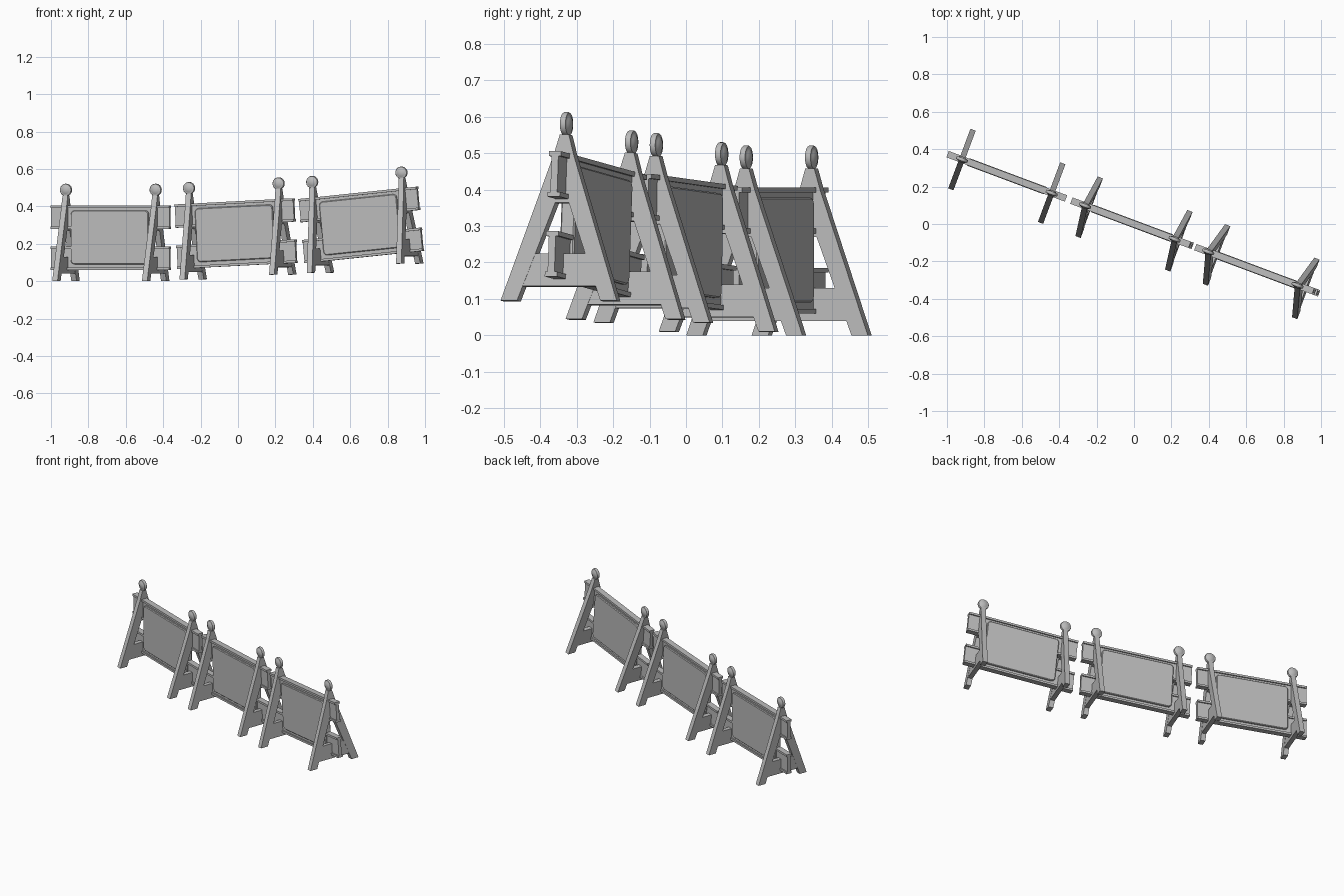
import bpy, bmesh, math
from mathutils import Matrix, Vector

cube = bpy.data.objects.get("Cube")
if cube:
    bpy.data.objects.remove(cube, do_unlink=True)

grey = bpy.data.materials.new("mid_grey")
grey.use_nodes = True
grey.diffuse_color = (0.5, 0.5, 0.5, 1)
grey.node_tree.nodes["Principled BSDF"].inputs["Base Color"].default_value = (0.5, 0.5, 0.5, 1)


def make_object(name, bm, matrix):
    bmesh.ops.recalc_face_normals(bm, faces=bm.faces[:])
    mesh = bpy.data.meshes.new(name)
    bm.to_mesh(mesh)
    bm.free()
    mesh.materials.append(grey)
    obj = bpy.data.objects.new(name, mesh)
    bpy.context.collection.objects.link(obj)
    obj.matrix_world = matrix
    return obj


def prism(name, outline, axis, centre, depth, matrix):
    """Extrude an outline along local x (outline in y, z) or y (outline in x, z)."""
    bm = bmesh.new()
    step = Vector((1, 0, 0)) if axis == "x" else Vector((0, 1, 0))
    verts = []
    for a, z in outline:
        flat = Vector((0, a, z)) if axis == "x" else Vector((a, 0, z))
        verts.append(bm.verts.new(flat + step * (centre - depth / 2)))
    face = bm.faces.new(verts)
    ext = bmesh.ops.extrude_face_region(bm, geom=[face])
    moved = [g for g in ext["geom"] if isinstance(g, bmesh.types.BMVert)]
    bmesh.ops.translate(bm, verts=moved, vec=step * depth)
    return make_object(name, bm, matrix)


def mirrored(half):
    """Close a right-hand outline with its mirror image."""
    return half + [(-a, z) for a, z in reversed(half)]


def rounded_rect(half_width, low, high, radius, steps=5):
    points = []
    corners = [(1, high, 0), (-1, high, 90), (-1, low, 180), (1, low, 270)]
    for side, z, start in corners:
        cx = side * (half_width - radius)
        cz = z - radius if z == high else z + radius
        for i in range(steps + 1):
            t = math.radians(start + 90 * i / steps)
            points.append((cx + radius * math.cos(t), cz + radius * math.sin(t)))
    return points


def finial(name, x, matrix):
    """Round lamp: a thin rim with a domed lens on both sides."""
    half = [(0.0, 0.016), (0.012, 0.0145), (0.021, 0.011), (0.026, 0.008), (0.031, 0.008), (0.033, 0.005)]
    profile = half + [(r, -y) for r, y in reversed(half)]
    bm = bmesh.new()
    verts = [bm.verts.new((r, y, 0)) for r, y in profile]
    edges = [bm.edges.new(pair) for pair in zip(verts, verts[1:])]
    bmesh.ops.spin(bm, geom=verts + edges, cent=(0, 0, 0), axis=(0, 1, 0),
                   angle=math.tau, steps=24)
    bmesh.ops.remove_doubles(bm, verts=bm.verts[:], dist=0.0001)
    obj = make_object(name, bm, matrix @ Matrix.Translation((x, 0, 0.488)))
    bpy.ops.object.select_all(action="DESELECT")
    obj.select_set(True)
    bpy.context.view_layer.objects.active = obj
    bpy.ops.object.shade_smooth_by_angle(angle=math.radians(35))


# Outlines shared by every barricade
frame_outline = mirrored([(0.02, 0.27), (0.122, 0), (0.17, 0), (0.03, 0.40), (0.013, 0.458)])
brace_outline = mirrored([(0.125, 0.04), (0.09, 0.13)])


def rail_outline(low):
    web, flange, lip, height = 0.010, 0.018, 0.013, 0.125
    return mirrored([(flange, low), (flange, low + lip), (web, low + lip),
                     (web, low + height - lip), (flange, low + height - lip),
                     (flange, low + height)])


def barricade(tag, origin, tilt):
    m = (Matrix.Translation(origin) @ Matrix.Rotation(math.radians(-20.5), 4, "Z")
         @ Matrix.Rotation(math.radians(-tilt), 4, "Y"))
    # Two A-shaped end frames with braces and lamps
    for side, x in (("right", -0.256), ("left", 0.256)):
        prism(f"{tag}_{side}_leg_frame", frame_outline, "x", x, 0.03, m)
        prism(f"{tag}_{side}_brace", brace_outline, "x", x, 0.028, m)
        finial(f"{tag}_{side}_lamp", x, m)
    # Two flanged rails
    prism(f"{tag}_lower_rail", rail_outline(0.06), "x", 0, 0.676, m)
    prism(f"{tag}_upper_rail", rail_outline(0.28), "x", 0, 0.676, m)
    # Rounded sign panel
    panel = prism(f"{tag}_panel", rounded_rect(0.222, 0.09, 0.378, 0.022), "y", 0, 0.042, m)
    bevel = panel.modifiers.new("edge_bevel", "BEVEL")
    bevel.width = 0.004
    bevel.segments = 1
    bevel.limit_method = "ANGLE"
    bevel.angle_limit = math.radians(50)


barricade("first", (-0.68, 0.255, 0), 0)
barricade("middle", (0.0, 0.0, 0.022), 2.8)
barricade("last", (0.68, -0.255, 0.069), 5.6)
